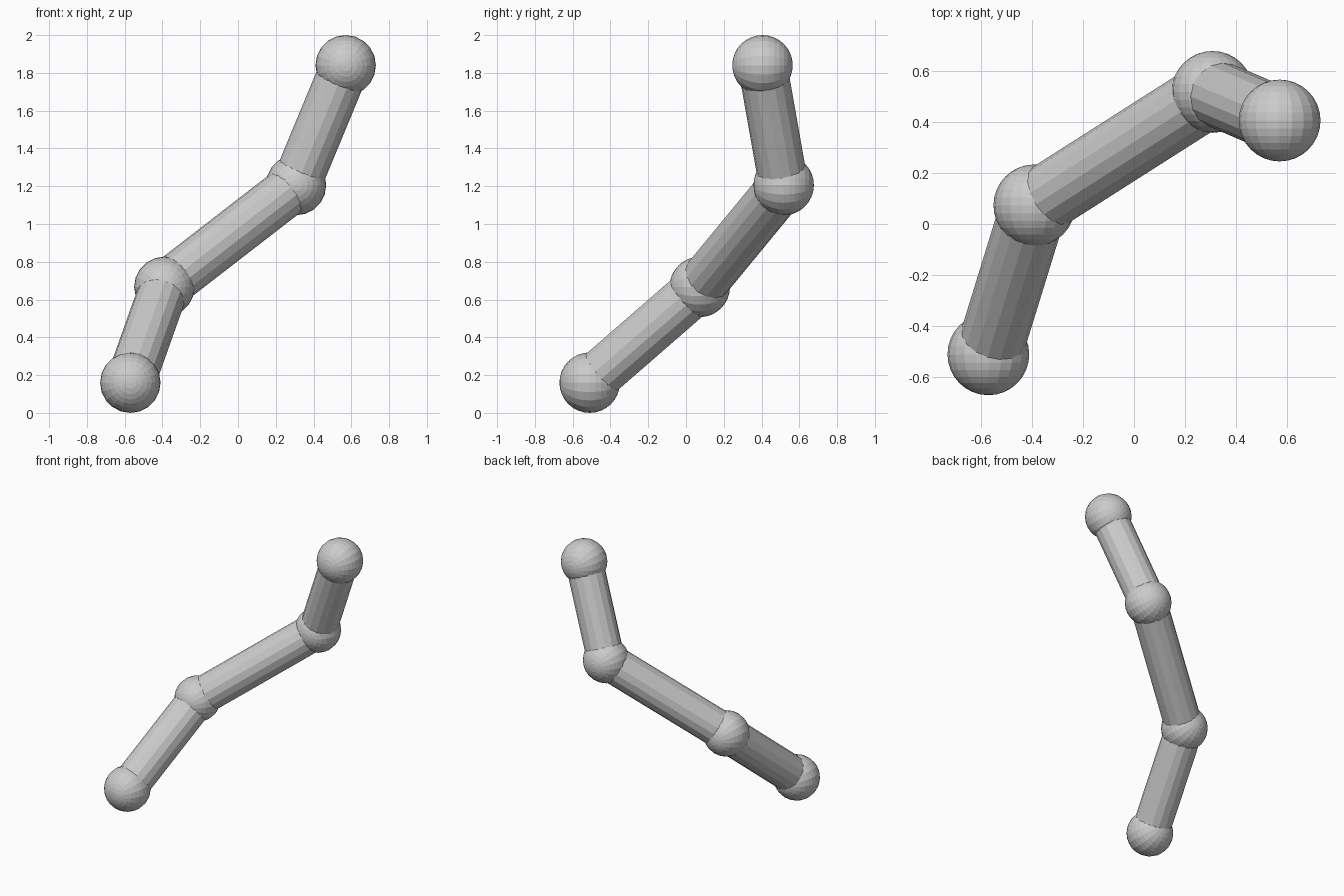
import bpy
import math
from mathutils import Vector

if "Cube" in bpy.data.objects:
    bpy.data.objects.remove(bpy.data.objects["Cube"])

BALL_R = 0.16
ROD_R = 0.13

# Centres of the ball joints, from the lowest to the highest
points = [Vector(p) for p in (
    (-0.57, -0.51, 0.16),
    (-0.39, 0.073, 0.667),
    (0.307, 0.517, 1.206),
    (0.57, 0.405, 1.84),
)]


def ball(name, centre):
    # Poles point along y
    bpy.ops.mesh.primitive_uv_sphere_add(
        segments=20, ring_count=16, radius=BALL_R,
        location=centre, rotation=(math.pi / 2, 0, 0))
    bpy.context.object.name = name


def rod(name, a, b):
    axis = b - a
    bpy.ops.mesh.primitive_cylinder_add(
        vertices=16, radius=ROD_R, depth=axis.length, location=(a + b) / 2)
    obj = bpy.context.object
    obj.name = name
    obj.rotation_euler = axis.to_track_quat('Z', 'Y').to_euler()


# Ball joints
for i, p in enumerate(points):
    ball(f"ball_joint_{i + 1}", p)

# Rods between neighbouring joints
for i, (a, b) in enumerate(zip(points, points[1:])):
    rod(f"rod_{i + 1}", a, b)
